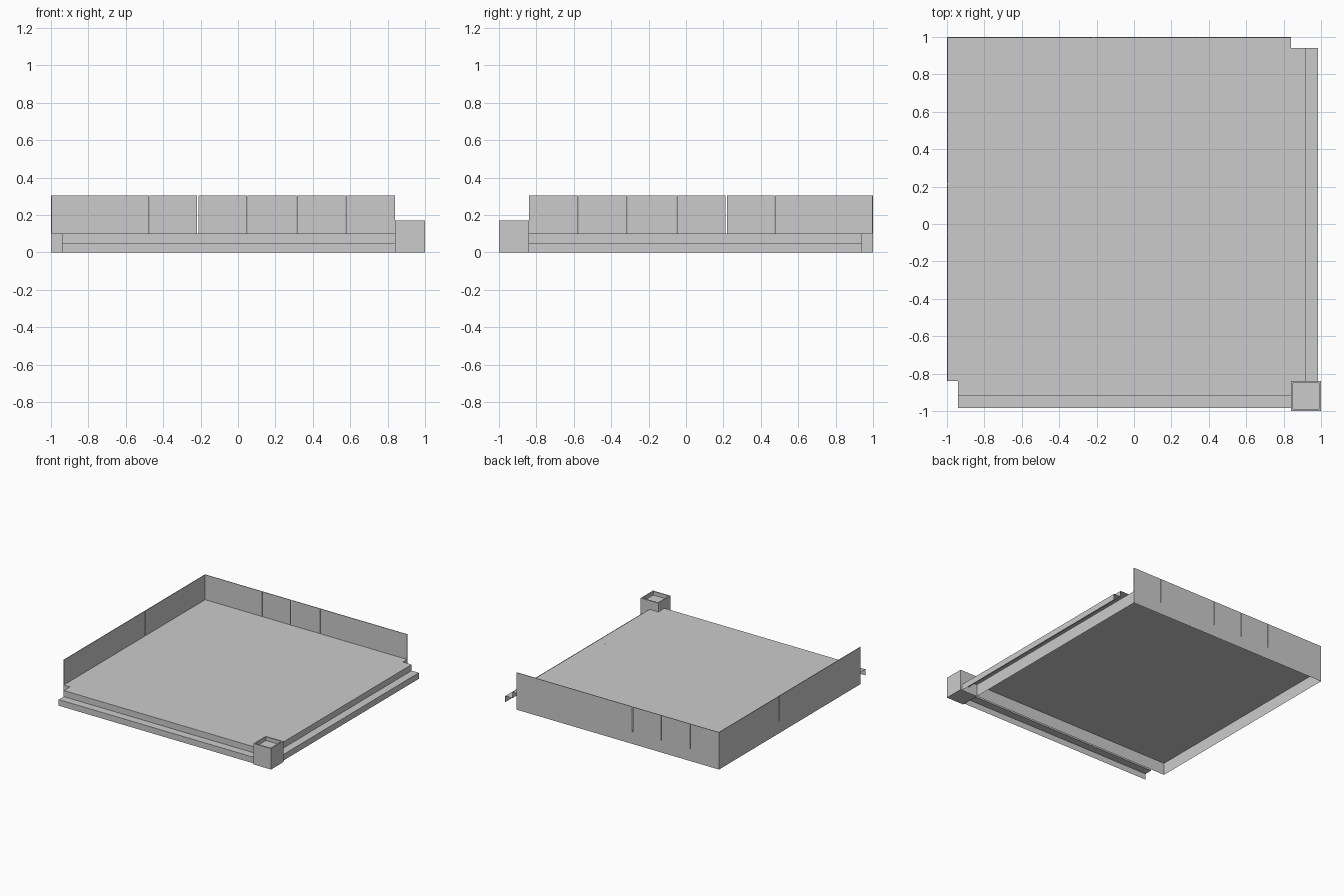
import bpy, bmesh
from mathutils import Matrix, Vector

if "Cube" in bpy.data.objects:
    bpy.data.objects.remove(bpy.data.objects["Cube"])

IN, OUT = 0.84, 1.0          # inner edge of the corner strip, outer edge
TOP, WALL_TOP = 0.10, 0.305  # floor level, top of the wall panels
# Reflection across the diagonal: front <-> right, back <-> left
DIAG = Matrix(((0, -1, 0, 0), (-1, 0, 0, 0), (0, 0, 1, 0), (0, 0, 0, 1)))


def finish(bm, name, mirrored=False):
    if mirrored:
        bmesh.ops.transform(bm, matrix=DIAG, verts=bm.verts)
        bmesh.ops.reverse_faces(bm, faces=bm.faces)
    mesh = bpy.data.meshes.new(name)
    bm.to_mesh(mesh)
    bm.free()
    ob = bpy.data.objects.new(name, mesh)
    bpy.context.collection.objects.link(ob)
    return ob


def add_box(bm, lo, hi):
    lo, hi = Vector(lo), Vector(hi)
    m = Matrix.Translation((lo + hi) / 2) @ Matrix.Diagonal((*(hi - lo), 1))
    return bmesh.ops.create_cube(bm, size=1, matrix=m)["verts"]


def top_face(bm):
    return max(bm.faces, key=lambda f: f.calc_center_median().z)


# Floor tray: hollow underneath
bm = bmesh.new()
add_box(bm, (-OUT, -IN, 0), (IN, OUT, TOP))
bottom = min(bm.faces, key=lambda f: f.calc_center_median().z)
bmesh.ops.delete(bm, geom=[bottom], context="FACES_ONLY")
finish(bm, "floor_tray")

# Stepped edging: open stair profile (y, z) swept along the front and right
PROFILE = [(-IN, TOP), (-0.92, TOP), (-0.92, 0.05), (-0.985, 0.05), (-0.985, 0)]
for name, mirrored in (("front_step", False), ("right_step", True)):
    bm = bmesh.new()
    rows = [[bm.verts.new((x, y, z)) for y, z in PROFILE] for x in (-0.94, IN)]
    a, b = rows
    for i in range(len(PROFILE) - 1):
        bm.faces.new((a[i], a[i + 1], b[i + 1], b[i]))
    finish(bm, name, mirrored)

# Wall panels: seven thin slabs along the back and left
COUNT, THICK = 7, 0.005
WIDTH = (IN + OUT) / COUNT
for name, mirrored in (("back_wall_panels", False), ("left_wall_panels", True)):
    bm = bmesh.new()
    for i in range(COUNT):
        x = -OUT + i * WIDTH
        gap = 0.008 if i == 2 else 0.002
        add_box(bm, (x, OUT - THICK, TOP), (x + WIDTH - gap * (i < COUNT - 1), OUT, WALL_TOP))
    finish(bm, name, mirrored)

# Corner post with a recessed top
bm = bmesh.new()
add_box(bm, (IN, -OUT, 0), (OUT, -IN, 0.172))
face = top_face(bm)
bmesh.ops.inset_region(bm, faces=[face], thickness=0.015)
floor = bmesh.ops.extrude_discrete_faces(bm, faces=[face])["faces"][0]
bmesh.ops.translate(bm, verts=floor.verts, vec=(0, 0, -0.03))
finish(bm, "corner_post")
